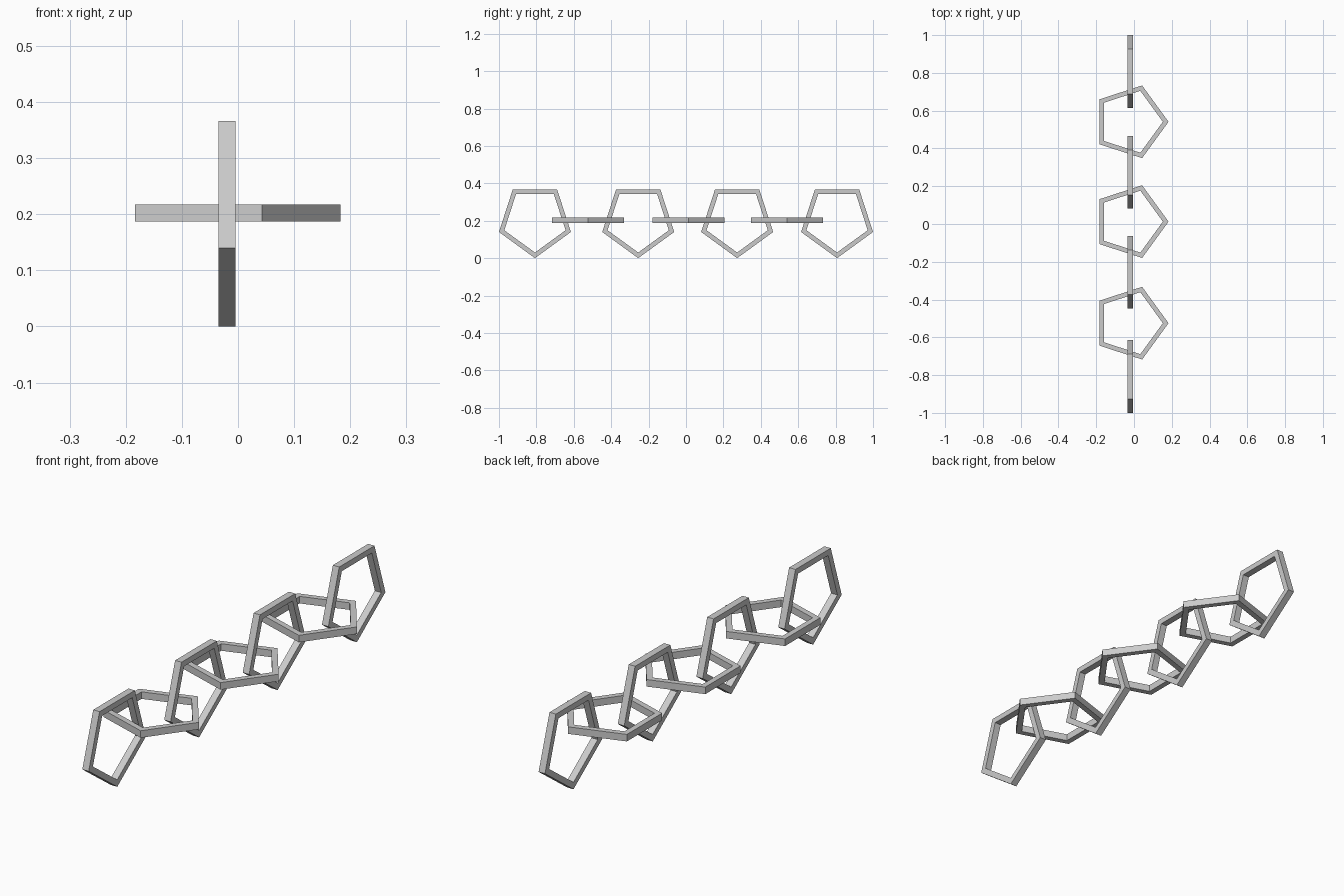
import bpy, bmesh
from math import sin, cos, tau
from mathutils import Vector

if "Cube" in bpy.data.objects:
    bpy.data.objects.remove(bpy.data.objects["Cube"])

R_OUT, R_IN, HALF = 0.2023, 0.1723, 0.015
CX, CZ = -0.0195, 0.2023


def chain_link(name, y, upright):
    """Five-sided ring with a square section, one corner pointing down or to +x."""
    centre = Vector((CX, y, CZ))
    point = Vector((0, 0, -1)) if upright else Vector((1, 0, 0))
    across = Vector((0, 1, 0))
    normal = point.cross(across)
    section = [(R_IN, -HALF), (R_OUT, -HALF), (R_OUT, HALF), (R_IN, HALF)]
    bm = bmesh.new()
    rings = []
    for i in range(5):
        a = tau * i / 5
        d = point * cos(a) + across * sin(a)
        rings.append([bm.verts.new(centre + d * r + normal * h) for r, h in section])
    for i in range(5):
        p, q = rings[i], rings[(i + 1) % 5]
        for k in range(4):
            m = (k + 1) % 4
            bm.faces.new((p[k], p[m], q[m], q[k]))
    bmesh.ops.recalc_face_normals(bm, faces=bm.faces)
    mesh = bpy.data.meshes.new(name)
    bm.to_mesh(mesh)
    bm.free()
    bpy.context.collection.objects.link(bpy.data.objects.new(name, mesh))


# Upright and flat links alternate along the chain
positions = [-0.8076, -0.525, -0.2555, 0.0125, 0.2735, 0.541, 0.8076]
for i, y in enumerate(positions):
    upright = i % 2 == 0
    chain_link(f"{'upright' if upright else 'flat'}_link_{i + 1}", y, upright)
